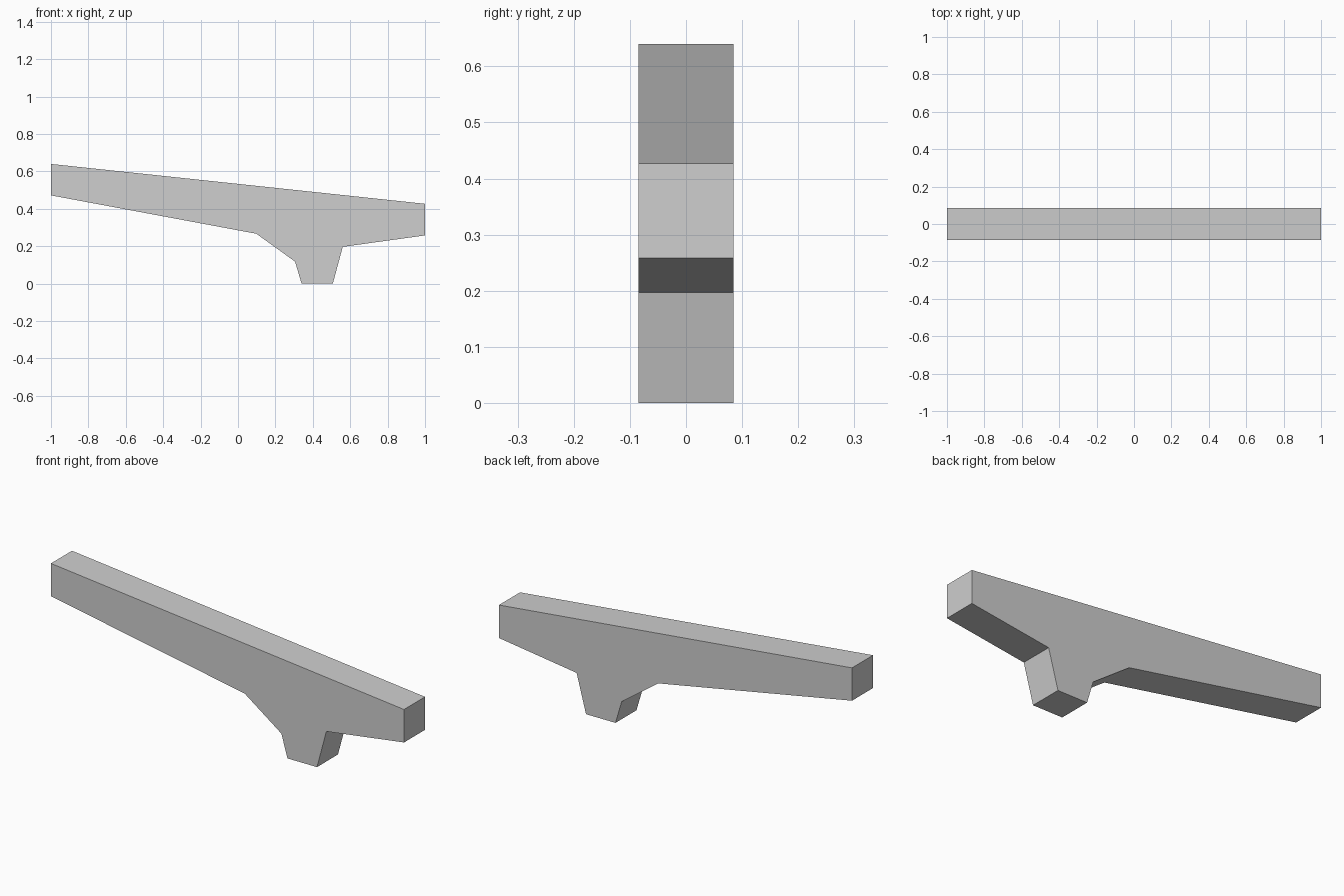
import bpy
import bmesh
from mathutils import Vector

cube = bpy.data.objects.get("Cube")
if cube:
    bpy.data.objects.remove(cube, do_unlink=True)


def make_material(name, colour):
    mat = bpy.data.materials.new(name)
    mat.use_nodes = True
    mat.diffuse_color = colour
    mat.node_tree.nodes["Principled BSDF"].inputs["Base Color"].default_value = colour
    return mat


def extrude_profile(name, profile, depth, mat):
    """Extrude an x-z outline along y, centred on y = 0."""
    bm = bmesh.new()
    face = bm.faces.new([bm.verts.new((x, -depth / 2, z)) for x, z in profile])
    result = bmesh.ops.extrude_face_region(bm, geom=[face])
    back = [v for v in result["geom"] if isinstance(v, bmesh.types.BMVert)]
    bmesh.ops.translate(bm, verts=back, vec=Vector((0, depth, 0)))
    bmesh.ops.recalc_face_normals(bm, faces=bm.faces)
    mesh = bpy.data.meshes.new(name)
    bm.to_mesh(mesh)
    bm.free()
    mesh.materials.append(mat)
    obj = bpy.data.objects.new(name, mesh)
    bpy.context.collection.objects.link(obj)
    return obj


# Sloping beam with its haunch and tapered foot, as one solid
grey = make_material("light grey", (0.62, 0.62, 0.62, 1))
beam_outline = [
    (-1.0, 0.64), (-1.0, 0.472), (0.098, 0.267),    # long arm underside
    (0.305, 0.118), (0.34, 0.0), (0.507, 0.0),      # haunch and foot
    (0.56, 0.197), (1.0, 0.258), (1.0, 0.427),      # short arm
]
extrude_profile("beam_with_foot", beam_outline, 0.17, grey)
